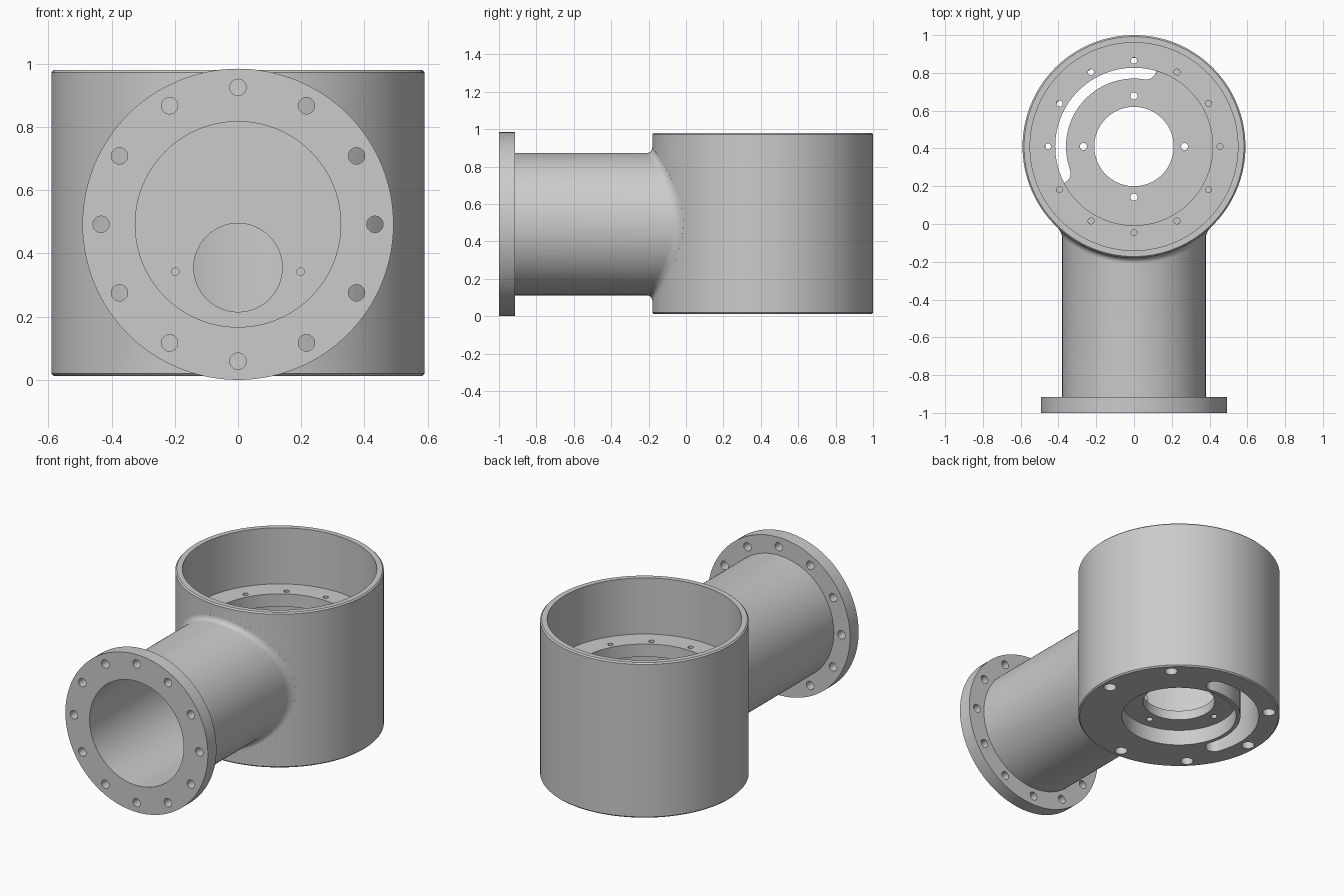
import bpy, bmesh
from math import sin, cos, pi, sqrt, radians
from mathutils import Matrix, Vector

if "Cube" in bpy.data.objects:
    bpy.data.objects.remove(bpy.data.objects["Cube"])

CY = 0.41      # housing axis (y)
CZ = 0.492     # pipe axis (z)
N = 128


def finish(name, bm):
    bmesh.ops.recalc_face_normals(bm, faces=bm.faces)
    me = bpy.data.meshes.new(name)
    bm.to_mesh(me)
    bm.free()
    ob = bpy.data.objects.new(name, me)
    bpy.context.collection.objects.link(ob)
    return ob


def loft(name, rings, closed):
    """Skin a list of rings; closed joins last to first, else caps the ends."""
    bm = bmesh.new()
    vs = [[bm.verts.new(p) for p in ring] for ring in rings]
    n = len(vs[0])
    pairs = list(zip(vs, vs[1:])) + ([(vs[-1], vs[0])] if closed else [])
    for a, b in pairs:
        for i in range(n):
            j = (i + 1) % n
            bm.faces.new((a[i], a[j], b[j], b[i]))
    if not closed:
        bm.faces.new(vs[0])
        bm.faces.new(vs[-1])
    return finish(name, bm)


def pins(name, specs):
    """Cylinders as (start, end, radius, segments)."""
    bm = bmesh.new()
    for a, b, r, seg in specs:
        a, b = Vector(a), Vector(b)
        d = b - a
        m = Matrix.Translation((a + b) / 2) @ d.to_track_quat('Z', 'Y').to_matrix().to_4x4()
        bmesh.ops.create_cone(bm, cap_ends=True, segments=seg, radius1=r, radius2=r,
                              depth=d.length, matrix=m)
    return finish(name, bm)


def circle(cx, cy, r, count):
    return [(cx + r * cos(2 * pi * k / count), cy + r * sin(2 * pi * k / count))
            for k in range(count)]


def boolean(target, tool, op):
    mod = target.modifiers.new(op, 'BOOLEAN')
    mod.operation, mod.solver, mod.object = op, 'EXACT', tool
    bpy.ops.object.select_all(action='DESELECT')
    bpy.context.view_layer.objects.active = target
    target.select_set(True)
    bpy.ops.object.modifier_apply(modifier=mod.name)
    bpy.data.objects.remove(tool)


# Housing: revolved cup with ledge, cavity, floor and underside recess
profile = [(.582, .012), (.59, .02), (.59, .972), (.582, .98), (.55, .98), (.55, .63),
           (.417, .63), (.417, .55), (.47, .55), (.47, .17), (.21, .17), (.21, .11),
           (.335, .11), (.335, .012)]
housing = loft("pipe_housing",
               [[(x, y, z) for x, y in circle(0, CY, r, N)] for r, z in profile], True)

# Flanged pipe with a fillet flaring onto the housing
def wall_y(x, radius):
    return CY - sqrt(radius * radius - x * x)

def ring(r, y_of_x):
    return [(x, y_of_x(x), z) for x, z in circle(0, CZ, r, N)]

rings = [ring(r, lambda x, y=y: y) for r, y in [(.492, -1), (.492, -.915), (.38, -.915)]]
F = .03
for k in range(7):
    a = k / 6 * pi / 2
    rings.append(ring(.38 + F * (1 - cos(a)),
                      lambda x, a=a: wall_y(x, .59) - F * (1 - sin(a))))
rings += [ring(r, lambda x: wall_y(x, .57)) for r in (.41, .36, .3, .24, .18, .12, .06, .01)]
boolean(housing, loft("flanged_pipe", rings, False), 'UNION')

# Pipe bore, then the cable hole and two screw holes in its end wall
boolean(housing, pins("bore", [((0, -1.1, CZ), (0, -.2, CZ), .325, N)]), 'DIFFERENCE')
boolean(housing, pins("end_wall_holes",
        [((0, -.4, .355), (0, .2, .355), .14, 64)] +
        [((s * .198, -.3, .342), (s * .198, -.15, .342), .012, 16) for s in (-1, 1)]),
        'DIFFERENCE')

# Curved slot through the floor
a0, a1, ri, ro = radians(81), radians(200), .36, .468
rm, rw = (ri + ro) / 2, (ro - ri) / 2
def arc(cx, cy, r, s, e, n):
    return [(cx + r * cos(s + (e - s) * k / n), cy + r * sin(s + (e - s) * k / n))
            for k in range(n)]
outline = (arc(0, CY, ro, a0, a1, 40) +
           arc(rm * cos(a1), CY + rm * sin(a1), rw, a1, a1 + pi, 12) +
           arc(0, CY, ri, a1, a0, 40) +
           arc(rm * cos(a0), CY + rm * sin(a0), rw, a0 + pi, a0 + 2 * pi, 12))
boolean(housing, loft("slot", [[(x, y, z) for x, y in outline] for z in (-.1, .3)], False),
        'DIFFERENCE')

# Bolt holes: flange, ledge, floor plate and underside
holes = [((x, -1.1, z), (x, -.88, z), .026, 24) for x, z in circle(0, CZ, .433, 12)]
holes += [((x, y, .5), (x, y, .7), .016, 16) for x, y in circle(0, CY, .455, 12)]
holes += [((x, y, .05), (x, y, .25), .019, 16) for x, y in circle(0, CY, .268, 4)]
holes += [((x, y, -.05), (x, y, .12), .037, 24) for x, y in circle(0, CY, .528, 8)]
boolean(housing, pins("bolt_holes", holes), 'DIFFERENCE')

bpy.ops.object.select_all(action='DESELECT')
housing.select_set(True)
bpy.context.view_layer.objects.active = housing
bpy.ops.object.shade_smooth_by_angle(angle=radians(30))
